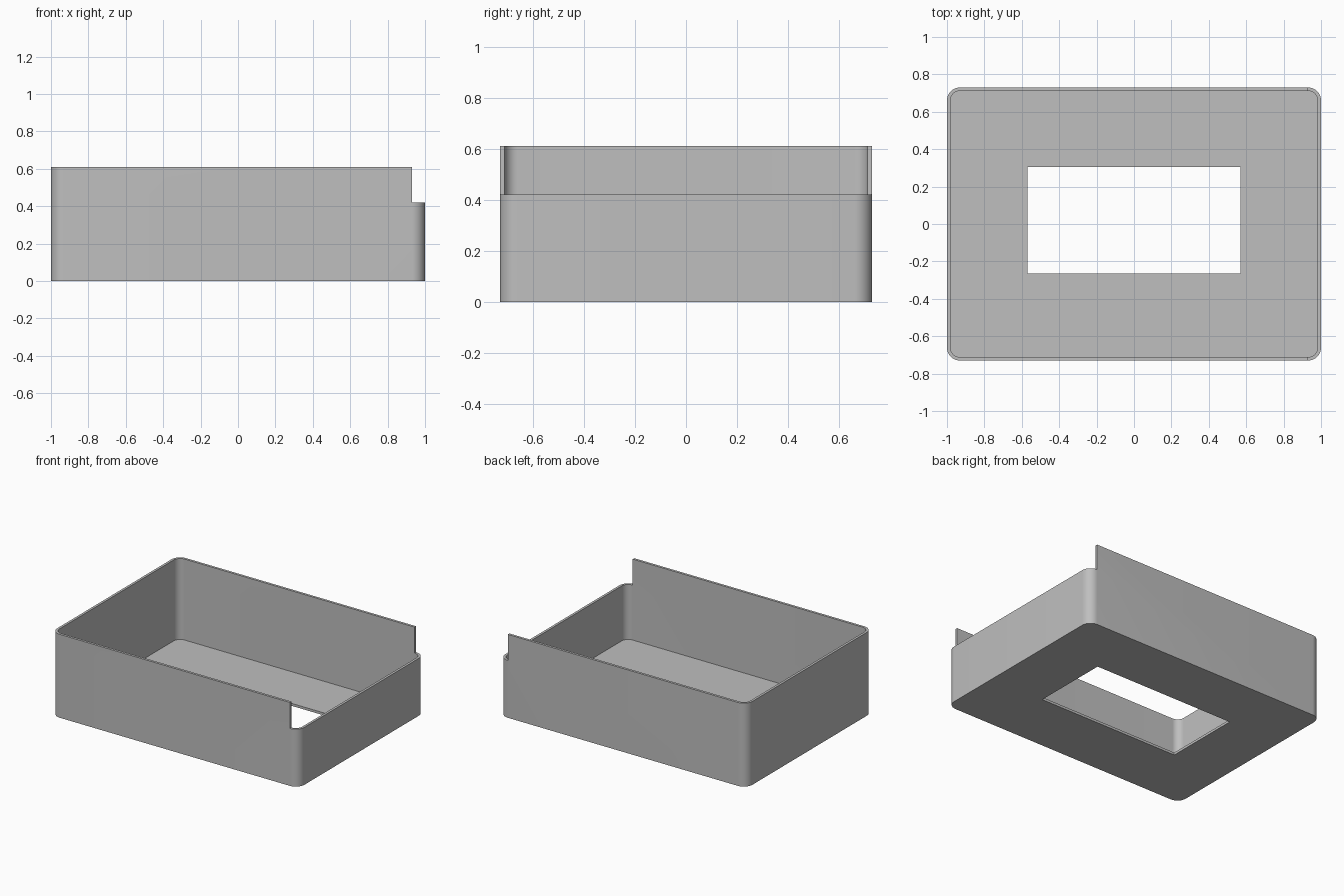
import bpy, bmesh, math
from mathutils import Vector

cube = bpy.data.objects.get("Cube")
if cube:
    bpy.data.objects.remove(cube, do_unlink=True)

HALF_X, HALF_Y, HEIGHT = 1.0, 0.73, 0.61
WALL, FLOOR, RADIUS = 0.018, 0.018, 0.07
SEGMENTS = 12

grey = bpy.data.materials.new("plain grey")
grey.use_nodes = True
colour = (0.52, 0.52, 0.52, 1)
grey.diffuse_color = colour
grey.node_tree.nodes["Principled BSDF"].inputs["Base Color"].default_value = colour


def rounded_block(name, x0, x1, y0, y1, z0, z1, radius=0):
    """Upright block, with rounded vertical corners if a radius is given."""
    steps = SEGMENTS if radius else 0
    corners = [(x1, y1), (x0, y1), (x0, y0), (x1, y0)]
    bm = bmesh.new()
    ring = []
    for i, (x, y) in enumerate(corners):
        cx = x - math.copysign(radius, x - (x0 + x1) / 2)
        cy = y - math.copysign(radius, y - (y0 + y1) / 2)
        for s in range(steps + 1):
            a = math.pi / 2 * (i + (s / steps if steps else 0))
            ring.append(bm.verts.new((cx + radius * math.cos(a), cy + radius * math.sin(a), z0)))
    base = bm.faces.new(ring)
    top = bmesh.ops.extrude_face_region(bm, geom=[base])["geom"]
    bmesh.ops.translate(bm, vec=Vector((0, 0, z1 - z0)),
                        verts=[v for v in top if isinstance(v, bmesh.types.BMVert)])
    bmesh.ops.recalc_face_normals(bm, faces=bm.faces)
    mesh = bpy.data.meshes.new(name)
    bm.to_mesh(mesh)
    bm.free()
    mesh.materials.append(grey)
    obj = bpy.data.objects.new(name, mesh)
    bpy.context.collection.objects.link(obj)
    return obj


def cut(obj, cutter):
    """Subtract the cutter for good and discard it."""
    mod = obj.modifiers.new(cutter.name, "BOOLEAN")
    mod.operation, mod.solver, mod.object = "DIFFERENCE", "EXACT", cutter
    bpy.context.view_layer.objects.active = obj
    bpy.ops.object.modifier_apply(modifier=mod.name)
    bpy.data.objects.remove(cutter, do_unlink=True)


# Open tray with rounded corners
tray = rounded_block("tray", -HALF_X, HALF_X, -HALF_Y, HALF_Y, 0, HEIGHT, RADIUS)
ix, iy = HALF_X - WALL, HALF_Y - WALL
cut(tray, rounded_block("cavity", -ix, ix, -iy, iy, FLOOR, HEIGHT + 1, RADIUS - WALL))

# Lowered end wall
cut(tray, rounded_block("end_notch", 0.93, 2, -1, 1, 0.42, 2))

# Window through the floor
cut(tray, rounded_block("floor_window", -0.57, 0.57, -0.265, 0.305, -1, 0.3))

bpy.ops.object.select_all(action="DESELECT")
tray.select_set(True)
bpy.context.view_layer.objects.active = tray
bpy.ops.object.shade_smooth_by_angle(angle=math.radians(30))
